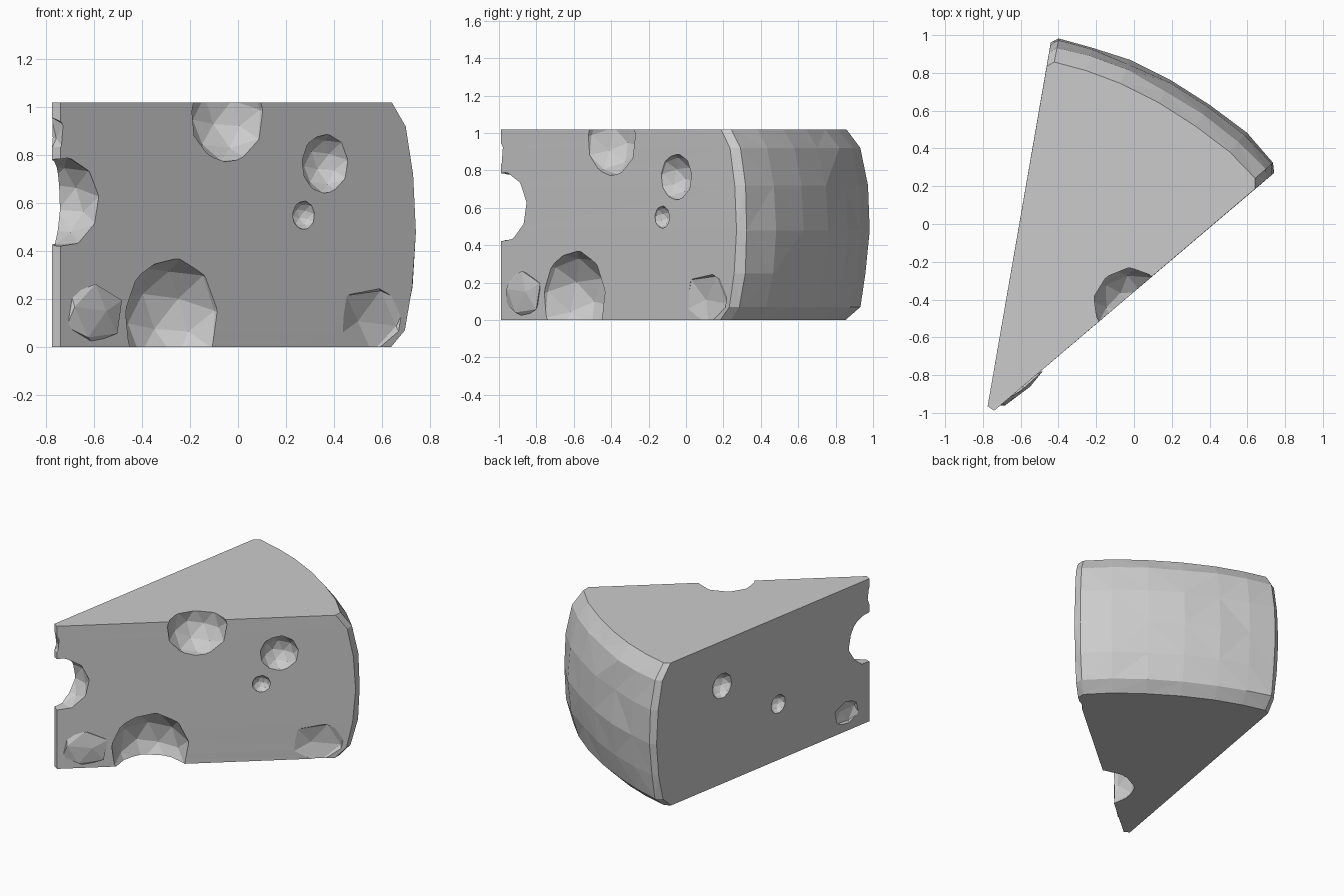
import bpy, bmesh, math, random
from mathutils import Vector, Matrix

if "Cube" in bpy.data.objects:
    bpy.data.objects.remove(bpy.data.objects["Cube"])

random.seed(4)
TIP = Vector((-0.77, -0.985))
LEFT_ANGLE, FRONT_ANGLE = 80.4, 39.7      # directions of the two cut faces


def finish(bm, name):
    me = bpy.data.meshes.new(name)
    bmesh.ops.recalc_face_normals(bm, faces=bm.faces)
    bm.to_mesh(me)
    bm.free()
    ob = bpy.data.objects.new(name, me)
    bpy.context.collection.objects.link(ob)
    return ob


# Wedge body: stacked outlines with a bulging rind at the back
profile = [(1.865, 0.0), (1.94, 0.07), (1.98, 0.25), (2.0, 0.48),
           (1.985, 0.72), (1.945, 0.92), (1.87, 1.02)]
arc = [(39.7, -0.035), (41.0, 0), (47, 0), (54, -0.01), (61, -0.01),
       (68, -0.005), (74, 0), (79.3, 0.005), (80.4, -0.025)]
bm = bmesh.new()
rings = []
for i, (r, z) in enumerate(profile):
    pts = [Vector((-0.775, -0.965)), Vector((-0.74, -0.988))]
    for k, (a, dr) in enumerate(arc):
        inner = 0 < k < len(arc) - 1 and 0 < i < len(profile) - 1
        rr = r + dr + (random.uniform(-0.008, 0.008) if inner else 0)
        t = math.radians(a)
        pts.append(TIP + rr * Vector((math.cos(t), math.sin(t))))
    rings.append([bm.verts.new((p.x, p.y, z)) for p in pts])
for lo, hi in zip(rings, rings[1:]):
    for k in range(len(lo)):
        j = (k + 1) % len(lo)
        bm.faces.new((lo[k], lo[j], hi[j], hi[k]))
bm.faces.new(rings[0])
bm.faces.new(rings[-1])
bmesh.ops.triangulate(bm, faces=[f for f in bm.faces if len(f.verts) == 4])
cheese = finish(bm, "cheese_wedge")
helpers = []


def blob(name, loc, size, angle, mode='DIFFERENCE', detail=2):
    """Faceted ellipsoid; size = along the face, across it, and height."""
    bm = bmesh.new()
    bmesh.ops.create_icosphere(bm, subdivisions=detail, radius=1.03)
    m = (Matrix.Translation(loc) @ Matrix.Rotation(math.radians(angle), 4, 'Z')
         @ Matrix.Diagonal((*size, 1)) @ Matrix.Rotation(0.4, 4, 'X'))
    bmesh.ops.transform(bm, matrix=m, verts=bm.verts)
    ob = finish(bm, name)
    ob.hide_render = True
    mod = cheese.modifiers.new(name, 'BOOLEAN')
    mod.object, mod.operation, mod.solver = ob, mode, 'EXACT'
    helpers.append(ob)


def on_front(x, z, out=0.0):
    t = math.radians(FRONT_ANGLE)
    y = -0.985 + 0.836 * (x + 0.737)
    return Vector((x + out * math.sin(t), y - out * math.cos(t), z))


def on_left(y, z):
    return Vector((-0.612 + 0.168 * y, y, z))


# Lumpy foot beside the tip
blob("foot_lump", on_front(-0.60, 0.14), (0.16, 0.025, 0.13), FRONT_ANGLE, 'UNION', 1)

# Round holes in the front face
for x, z, r, out in [(-0.04, 0.965, 0.195, 0.03), (0.37, 0.765, 0.125, 0.02),
                     (0.28, 0.55, 0.06, 0.0), (-0.275, 0.12, 0.25, 0.05)]:
    s = math.sqrt(r * r + out * out)
    blob("front_hole", on_front(x, z, out), (s, s, s), FRONT_ANGLE)

# Holes in the left face
for y, z, r in [(0.37, 0.70, 0.088), (-0.14, 0.40, 0.065)]:
    blob("left_hole", on_left(y, z), (r, r, r), LEFT_ANGLE)

# Bites out of the tip edge
blob("tip_bite", (-0.735, -0.97, 0.605), (0.19, 0.19, 0.185), 20)
blob("tip_nick", (-0.775, -1.0, 0.89), (0.055, 0.055, 0.09), 30, detail=1)

# Shallow chips along the lower edges
blob("front_chip", on_front(0.57, 0.12), (0.19, 0.045, 0.15), FRONT_ANGLE, detail=1)
blob("left_chip", on_left(-0.76, 0.13), (0.12, 0.03, 0.09), LEFT_ANGLE, detail=1)

# Bake the holes into the wedge and drop the cutters
dg = bpy.context.evaluated_depsgraph_get()
baked = bpy.data.meshes.new_from_object(cheese.evaluated_get(dg))
cheese.modifiers.clear()
cheese.data = baked
for ob in helpers:
    bpy.data.objects.remove(ob, do_unlink=True)
